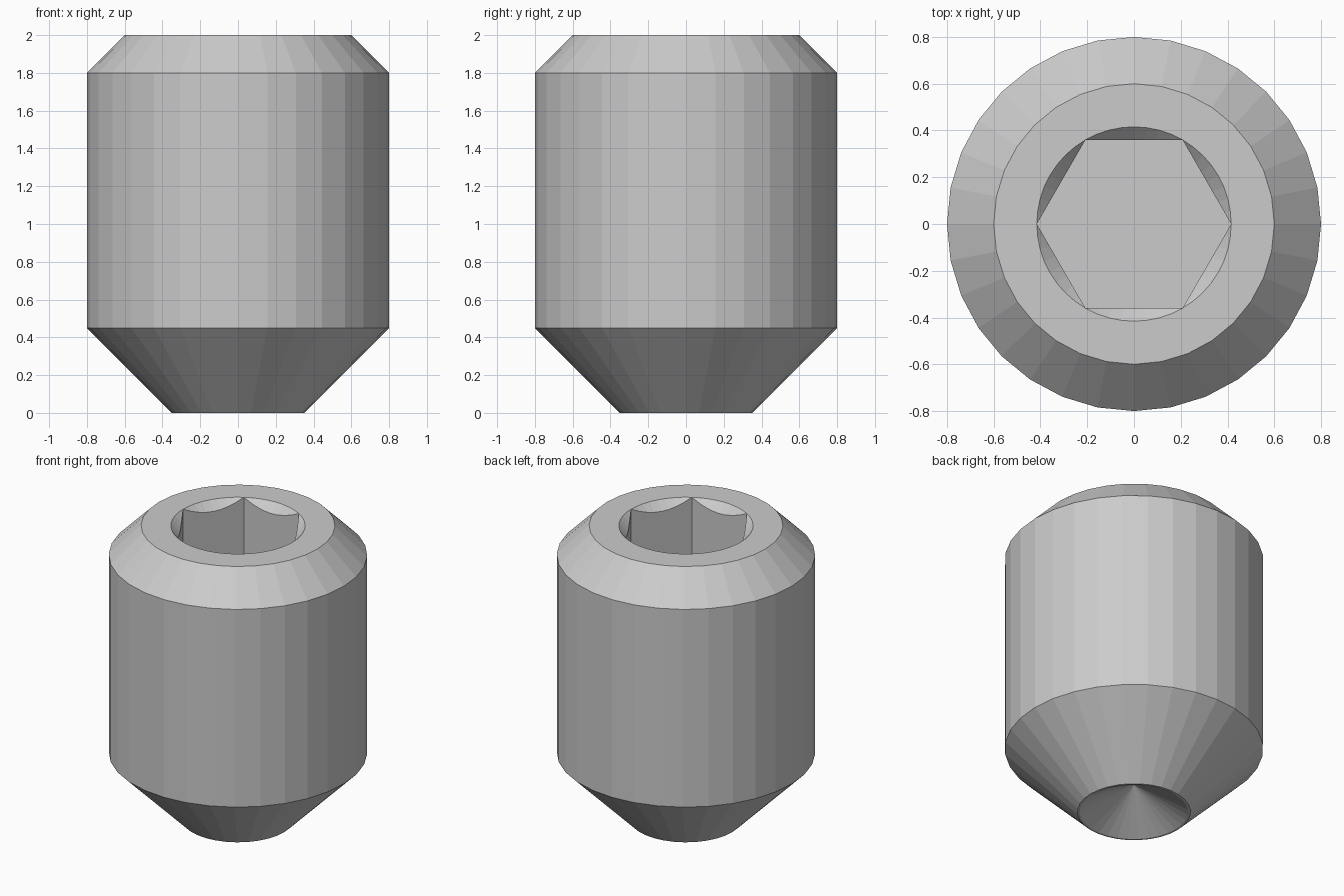
import bpy, bmesh
from math import pi, cos, sin

if "Cube" in bpy.data.objects:
    bpy.data.objects.remove(bpy.data.objects["Cube"])

SIDES = 32            # facets round the body
ARC = 8               # facets per hex side in the socket countersink
FLAT = 0.36           # half the hex width across flats
CORNER = FLAT / cos(pi / 6)
TOP, FLOOR = 2.0, 1.3

bm = bmesh.new()


def ring(n, point):
    return [bm.verts.new(point(2 * pi * i / n)) for i in range(n)]


def circle(n, r, z):
    return ring(n, lambda a: (r * cos(a), r * sin(a), z))


def skin(a, b):
    n = len(a)
    for i in range(n):
        j = (i + 1) % n
        bm.faces.new((a[i], a[j], b[j], b[i]))


# Outer body: cup rim, conical point, shank, top chamfer
profile = [(0.335, 0), (0.35, 0), (0.8, 0.45), (0.8, 1.8), (0.6, TOP)]
body = [circle(SIDES, r, z) for r, z in profile]
for lower, upper in zip(body, body[1:]):
    skin(lower, upper)

# Cup recess in the point
apex = bm.verts.new((0, 0, 0.193))
for i in range(SIDES):
    bm.faces.new((body[0][i], apex, body[0][(i + 1) % SIDES]))


# Hex socket with a 45 degree countersink that just touches the corners
def hex_radius(a):
    return FLAT / cos(a % (pi / 3) - pi / 6)


def hex_point(a, z=None):
    r = hex_radius(a)
    return (r * cos(a), r * sin(a), TOP - (CORNER - r) if z is None else z)


n = 6 * ARC
mouth = circle(n, CORNER, TOP)
lip = ring(n, hex_point)
base = ring(n, lambda a: hex_point(a, FLOOR))
skin(mouth, lip)
skin(lip, base)
bm.faces.new(base)

# Flat top between chamfer and socket
edges = [bm.edges.get((loop[i], loop[(i + 1) % len(loop)]))
         for loop in (body[-1], mouth) for i in range(len(loop))]
bmesh.ops.triangle_fill(bm, edges=edges, use_beauty=True, normal=(0, 0, 1))

bmesh.ops.remove_doubles(bm, verts=bm.verts[:], dist=1e-5)
bmesh.ops.dissolve_limit(bm, angle_limit=0.001, verts=bm.verts[:], edges=bm.edges[:])
bmesh.ops.recalc_face_normals(bm, faces=bm.faces[:])

mesh = bpy.data.meshes.new("set_screw")
bm.to_mesh(mesh)
bm.free()
bpy.context.collection.objects.link(bpy.data.objects.new("set_screw", mesh))
